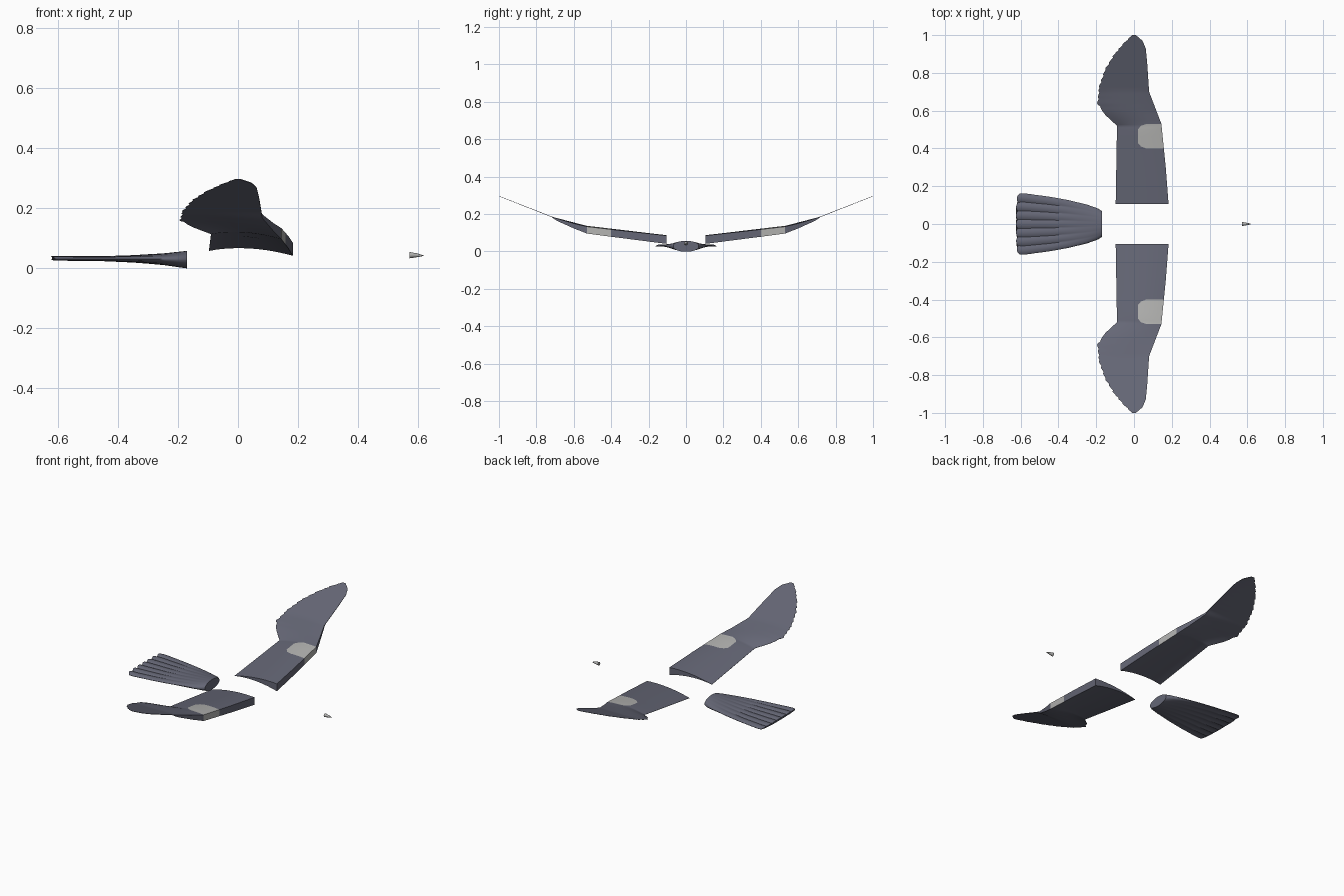
import bpy, bmesh, math

if "Cube" in bpy.data.objects:
    bpy.data.objects.remove(bpy.data.objects["Cube"], do_unlink=True)


def material(name, rgb):
    m = bpy.data.materials.new(name)
    m.use_nodes = True
    m.diffuse_color = (*rgb, 1)
    bsdf = m.node_tree.nodes["Principled BSDF"]
    bsdf.inputs["Base Color"].default_value = (*rgb, 1)
    bsdf.inputs["Roughness"].default_value = 0.8
    return m


slate = material("slate feathers", (0.13, 0.135, 0.18))
pale = material("pale grey", (0.45, 0.45, 0.44))


def curve(points):
    """Piecewise linear function through the points."""
    def at(t):
        for (a, u), (b, v) in zip(points, points[1:]):
            if t <= b:
                return u + (v - u) * max(0, (t - a) / (b - a))
        return points[-1][1]
    return at


def loft(name, rings, mats, paint=None):
    """Skin closed rings, cap both ends; paint(ring, segment) gives the material."""
    bm = bmesh.new()
    rows = [[bm.verts.new(p) for p in ring] for ring in rings]
    n = len(rows[0])
    for i in range(len(rows) - 1):
        for j in range(n):
            k = (j + 1) % n
            f = bm.faces.new((rows[i][j], rows[i][k], rows[i + 1][k], rows[i + 1][j]))
            f.material_index = paint(i, j) if paint else 0
    bm.faces.new(rows[0])
    bm.faces.new(rows[-1])
    bmesh.ops.recalc_face_normals(bm, faces=bm.faces)
    mesh = bpy.data.meshes.new(name)
    bm.to_mesh(mesh)
    bm.free()
    for m in mats:
        mesh.materials.append(m)
    ob = bpy.data.objects.new(name, mesh)
    bpy.context.collection.objects.link(ob)
    bpy.ops.object.select_all(action="DESELECT")
    ob.select_set(True)
    bpy.context.view_layer.objects.active = ob
    bpy.ops.object.shade_smooth_by_angle(angle=math.radians(35))
    return ob


# Wing: outline, height and thickness along the span
lead = curve([(.105, .183), (.3, .168), (.53, .145), (.7, .08), (.85, .07),
              (.93, .062), (.97, .045), (1, .01)])
trail = curve([(.105, -.097), (.52, -.09), (.58, -.155), (.64, -.198), (.72, -.19),
               (.82, -.155), (.91, -.1), (.97, -.045), (1, -.01)])
split = curve([(.105, .05), (.40, .065), (.41, .037), (.43, .02), (.5, .02),
               (.52, .037), (.53, .065), (.7, -.03), (1, 0)])
lead_z = curve([(.105, .085), (.4, .118), (.53, .133), (.6, .15), (.7, .18), (1, .297)])
trail_z = curve([(.105, .058), (.52, .114), (.6, .147), (.7, .18), (1, .297)])
thick = curve([(.105, .043), (.53, .036), (.69, .012), (.72, .002), (1, .001)])
camber = curve([(.105, .012), (.5, .012), (.72, 0), (1, 0)])

FEATHER = .032
spans = [.105, .2, .3, .36, .40, .405, .41, .42, .43, .465, .5, .51, .52, .525, .53, .55, .575]
spans += [.6 + .4 * i / 50 for i in range(51)]
HALF = 6


def wing_ring(y, side):
    x0, x1, mid = trail(y), lead(y), split(y)
    if .6 < y < .995:  # feather tips notch the trailing edge
        x0 += .009 * ((y - .6) / FEATHER % 1)
    xs = [x0 + (mid - x0) * i / HALF for i in range(HALF)]
    xs += [mid + (x1 - mid) * i / HALF for i in range(HALF + 1)]
    top, bottom = [], []
    for x in xs:
        f = (x - x0) / (x1 - x0)
        z = trail_z(y) + (lead_z(y) - trail_z(y)) * f + camber(y) * 4 * f * (1 - f)
        top.append((x, side * y, z))
        bottom.append((x, side * y, z - .001 - thick(y) * f ** 1.3))
    return top + bottom[::-1]


def wing_paint(i, j):
    # pale patch over the top and the leading face
    return int(.399 < spans[i] < .529 and HALF <= j <= 2 * HALF)


for side, label in ((1, "left_wing"), (-1, "right_wing")):
    loft(label, [wing_ring(y, side) for y in spans], (slate, pale), wing_paint)

# Tail: round stump flattening into a ridged fan of feathers
width = curve([(.17, .068), (.19, .082), (.25, .103), (.35, .127), (.45, .145),
               (.55, .158), (.6, .163), (.625, .16)])
height = curve([(.17, .028), (.25, .018), (.35, .010), (.45, .005), (.625, .003)])
ridge = curve([(.17, 0), (.28, .001), (.45, .005), (.625, .007)])
centre = curve([(.17, .028), (.3, .03), (.625, .031)])
FEATHERS, STEPS = 7, 8


def tail_ring(t):
    d = .17 + .455 * t
    top, bottom = [], []
    count = FEATHERS * STEPS
    for i in range(count + 1):
        u = -1 + 2 * i / count
        s = abs(u) * FEATHERS / 2 + .5           # feather number from the middle
        step = abs(s % 1 - .5) * 2               # 0 at the quill, 1 at the edge
        bump = ridge(d) * (.6 - step ** 2)
        h = height(d) * math.sqrt(max(0, 1 - u * u)) + .0012
        end = max(0, t - .8) / .2 * (.010 * step ** 2 + .008 * u ** 4)
        x, y = -d + end, width(d) * u
        top.append((x, y, centre(d) + h + bump))
        bottom.append((x, y, centre(d) - h + bump * .7))
    return top + bottom[::-1]


loft("tail", [tail_ring(i / 24) for i in range(25)], (slate,))

# Beak: small pointed tip
sides = 12
beak = [[(x, r * math.cos(a * math.tau / sides), z + r * math.sin(a * math.tau / sides))
         for a in range(sides)]
        for x, r, z in ((.573, .0105, .043), (.6, .006, .0425), (.621, .0005, .041))]
loft("beak", beak, (pale,))
